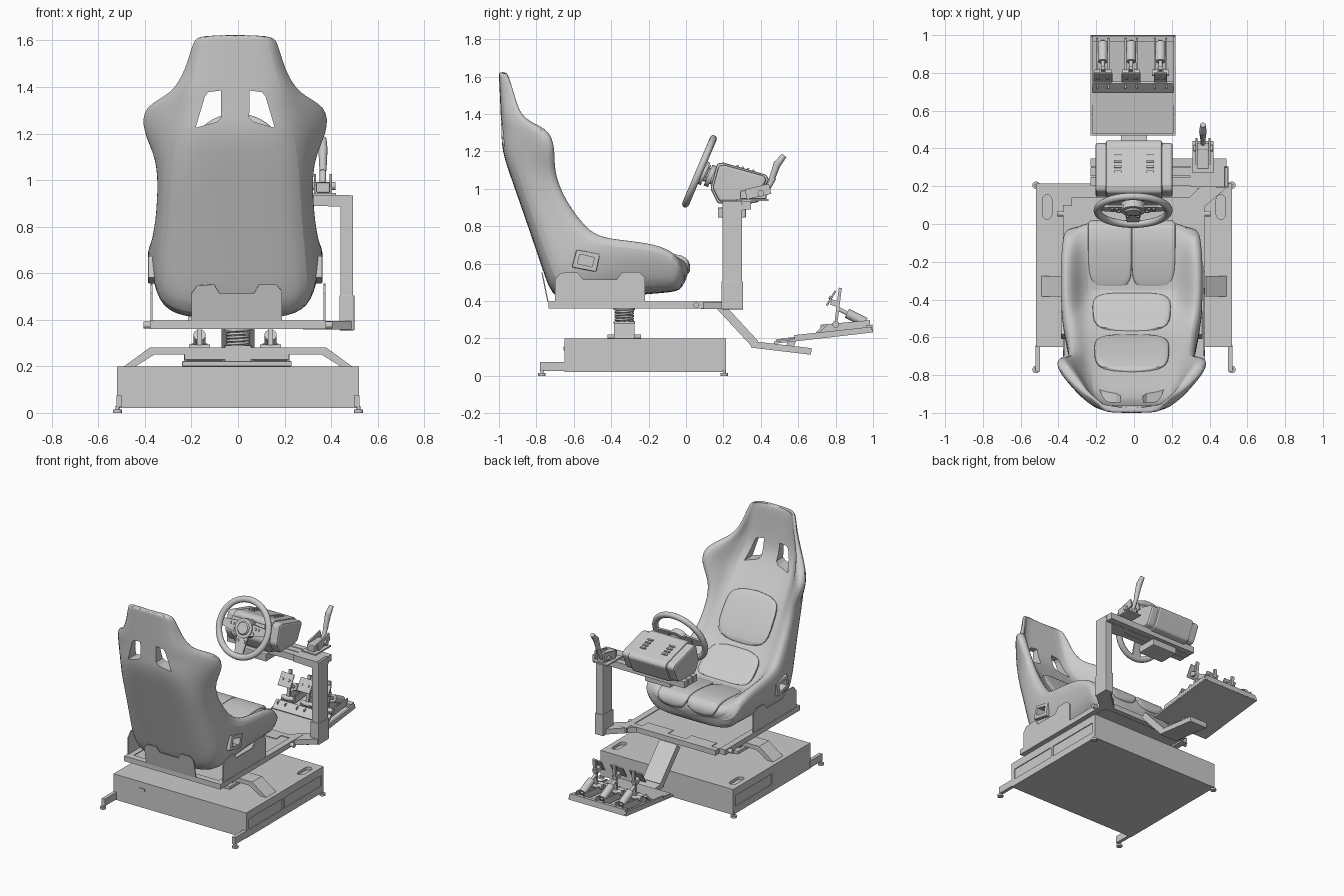
import bpy, bmesh, math
from mathutils import Vector, Matrix

if "Cube" in bpy.data.objects:
    bpy.data.objects.remove(bpy.data.objects["Cube"])

def finish(name, bm, bevel=0, smooth=None, M=None):
    if M: bm.transform(M)
    bmesh.ops.recalc_face_normals(bm, faces=bm.faces)
    me = bpy.data.meshes.new(name)
    bm.to_mesh(me); bm.free()
    ob = bpy.data.objects.new(name, me)
    bpy.context.collection.objects.link(ob)
    if bevel:
        b = ob.modifiers.new("bevel", 'BEVEL'); b.width = bevel; b.segments = 2
    if smooth:
        bpy.ops.object.select_all(action='DESELECT')
        bpy.context.view_layer.objects.active = ob; ob.select_set(True)
        bpy.ops.object.shade_smooth_by_angle(angle=math.radians(smooth))
    return ob

def box(name, x0, x1, y0, y1, z0, z1, bevel=0, M=None):
    bm = bmesh.new()
    bmesh.ops.create_cube(bm, size=1)
    T = Matrix.Translation(((x0+x1)/2, (y0+y1)/2, (z0+z1)/2)) @ Matrix.Diagonal((x1-x0, y1-y0, z1-z0, 1))
    bm.transform(T)
    return finish(name, bm, bevel, M=M)

def prism(name, pts, axis, a, b, bevel=0, M=None):
    # extrude a 2D outline along an axis: x -> (y,z), y -> (x,z), z -> (x,y)
    put = {'x': lambda p, t: (t, p[0], p[1]), 'y': lambda p, t: (p[0], t, p[1]), 'z': lambda p, t: (p[0], p[1], t)}[axis]
    bm = bmesh.new()
    lo, hi = ([bm.verts.new(put(p, t)) for p in pts] for t in (a, b))
    n = len(pts)
    bm.faces.new(lo); bm.faces.new(hi)
    for i in range(n): bm.faces.new((lo[i], lo[(i+1) % n], hi[(i+1) % n], hi[i]))
    return finish(name, bm, bevel, M=M)

def slab(name, x0, x1, p, q, t, bevel=0):
    # flat bar between two (y,z) points, t thick
    p, q = Vector(p), Vector(q)
    d = (q-p).normalized(); n = Vector((-d.y, d.x))*t/2
    return prism(name, [p-n, q-n, q+n, p+n], 'x', x0, x1, bevel)

def rod(name, p, q, r, r2=None, seg=20, M=None):
    p, q = Vector(p), Vector(q)
    bm = bmesh.new()
    bmesh.ops.create_cone(bm, cap_ends=True, segments=seg, radius1=r, radius2=r if r2 is None else r2, depth=(q-p).length)
    T = Matrix.Translation((p+q)/2) @ (q-p).to_track_quat('Z', 'Y').to_matrix().to_4x4()
    bm.transform(T)
    return finish(name, bm, 0, 40, M)

def loft(name, rings, levels=2):
    bm = bmesh.new()
    vs = [[bm.verts.new(p) for p in r] for r in rings]
    n = len(vs[0])
    for a, b in zip(vs, vs[1:]):
        for i in range(n): bm.faces.new((a[i], a[(i+1) % n], b[(i+1) % n], b[i]))
    bm.faces.new(vs[0]); bm.faces.new(vs[-1])
    ob = finish(name, bm, 0, 40)
    s = ob.modifiers.new("smooth", 'SUBSURF'); s.levels = s.render_levels = levels
    return ob

def cut(ob, cutter):
    m = ob.modifiers.new("cut", 'BOOLEAN'); m.object = cutter; m.operation = 'DIFFERENCE'; m.solver = 'EXACT'
    cutter.hide_render = True; cutter.display_type = 'WIRE'
    cutter.hide_set(True)

def capsule(cx, cy, w, h, k=6):
    out = []
    for s, a0 in ((1, 0), (-1, math.pi)):
        for i in range(k+1):
            a = a0+math.pi*i/k
            out.append((cx+w/2*math.cos(a), cy+s*(h-w)/2+w/2*math.sin(a)))
    return out

# base platform with top slots, side panels and feet
base = box("base_box", -.52, .52, -.65, .215, .02, .2)
for s in (-1, 1):
    cut(base, prism("slot_cutter", capsule(s*.46, .09, .05, .13), 'z', .18, .25))
    for y0, y1 in ((-.62, -.24), (-.22, .19)):
        cut(base, box("panel_cutter", s*.514, s*.56, y0, y1, .07, .145))
    box("foot_bar", s*.51-.012, s*.51+.012, -.78, -.64, .025, .075)
    for y in (-.77, .205):
        rod("foot", (s*.518, y, 0), (s*.518, y, .014), .02)
        rod("foot_stem", (s*.518, y, .012), (s*.518, y, .03), .008)
box("power_socket", -.315, -.275, -.655, -.64, .135, .157)

# bent bridge and motion mechanism
prism("bridge", [(-.49, .2), (-.38, .28), (.38, .28), (.49, .2), (.44, .2), (.36, .25), (-.36, .25), (-.44, .2)], 'y', -.385, -.275)
box("mechanism_plate", -.24, .23, -.42, -.24, .2, .222, .003)
box("mechanism_rail", -.23, .22, -.385, -.275, .23, .25)
box("mechanism_block", -.055, .055, -.385, -.275, .2, .29)
rod("spring_core", (0, -.33, .28), (0, -.33, .37), .03)
for z in (.285, .358): rod("spring_seat", (0, -.33, z-.006), (0, -.33, z+.006), .057)
cu = bpy.data.curves.new("spring", 'CURVE'); cu.dimensions = '3D'; cu.bevel_depth = .006; cu.bevel_resolution = 2
sp = cu.splines.new('POLY'); sp.points.add(80)
for i, p in enumerate(sp.points):
    a = i/80*5*math.tau
    p.co = (.047*math.cos(a), -.33+.047*math.sin(a), .288+.07*i/80, 1)
bpy.context.collection.objects.link(bpy.data.objects.new("spring", cu))

# seat frame
prism("frame_plate", [(-.37, -.73), (.37, -.73), (.37, .06), (.3, .13), (-.3, .13), (-.37, .06)], 'z', .372, .392)
for s in (-1, 1):
    box("frame_rail", s*.355-.022, s*.355+.022, -.735, .19 if s > 0 else .1, .36, .397)
    rod("frame_bolt", (s*.37, .055, .377), (s*.405, .055, .377), .015)
    box("floor_pad", s*.17-.1, s*.17+.1, .04, .105, .39, .397)
box("frame_front_beam", -.33, .36, .1, .14, .36, .397)
box("frame_rear_beam", -.36, .36, -.735, -.69, .36, .397)
prism("column_brace", [(.28, .13), (.36, .08), (.5, .2), (.5, .28), (.44, .28)], 'z', .358, .395)
bracket = [(0, 0), (0, .12), (.03, .155), (.12, .16), (.15, .12), (.33, .12), (.36, .16), (.45, .16), (.48, .13), (.48, 0)]
for s in (-1, 1):
    prism("seat_side_bracket", [(-.7+u, .395+v) for u, v in bracket], 'x', s*.368, s*.375)
prism("seat_rear_bracket", [(-.2+u*.81, v) for u, v in bracket], 'y', -.003, .003,
      M=Matrix.Translation((0, -.738, .395)) @ Matrix.Rotation(.2, 4, 'X'))

# bucket seat: (y,z) of back, cushion and bolster edge, then half widths of each
CX = -.012
S = [(-.02, .46, .02, .55, .0, .52, .30, .345, .25),
     (-.08, .445, .0, .64, -.05, .67, .31, .375, .25),
     (-.30, .43, -.20, .63, -.22, .72, .31, .39, .25),
     (-.55, .405, -.36, .60, -.44, .74, .32, .385, .24),
     (-.71, .40, -.46, .66, -.52, .78, .33, .37, .23),
     (-.76, .55, -.58, .78, -.59, .86, .33, .35, .23),
     (-.845, .80, -.68, .95, -.665, .98, .30, .34, .22),
     (-.925, 1.03, -.79, 1.10, -.70, 1.10, .29, .345, .22),
     (-.985, 1.2, -.88, 1.22, -.69, 1.21, .25, .42, .22),
     (-.985, 1.29, -.93, 1.30, -.72, 1.325, .23, .42, .20),
     (-.99, 1.38, -.945, 1.38, -.87, 1.365, .21, .28, .19),
     (-.995, 1.5, -.955, 1.49, -.91, 1.48, .17, .215, .16),
     (-1.0, 1.605, -.96, 1.60, -.945, 1.6, .15, .185, .14),
     (-1.0, 1.625, -.97, 1.625, -.96, 1.622, .13, .155, .12)]

def section(s):
    B, C, E = Vector(s[0:2]), Vector(s[2:4]), Vector(s[4:6])
    wb, we, wi = s[6:]
    half = [(0, B), (.6*wb, B), (wb, B.lerp(E, .12)), (wb+.6*(we-wb), B.lerp(E, .55)), (we, B.lerp(E, .9)),
            (we+.3*(wi-we), E+(E-B)*.03), (we+.65*(wi-we), E.lerp(C, .4)), (wi, C), (.5*wi, C), (0, C)]
    return [(CX+x, p.x, p.y) for x, p in half] + [(CX-x, p.x, p.y) for x, p in half[-2:0:-1]]

seat = loft("seat_shell", [section(s) for s in S])
for s in (-1, 1):
    hole = [(.17, 1.225), (.13, 1.36), (.115, 1.378), (.062, 1.385), (.06, 1.27), (.08, 1.25)]
    cut(seat, prism("harness_hole_cutter", [(CX+s*x, z) for x, z in hole], 'y', -1.1, -.75))
    outer = [(-.61, .58), (-.48, .555), (-.46, .65), (-.585, .675)]
    inner = [(-.58, .6), (-.503, .582), (-.49, .632), (-.568, .65)]
    cut(seat, prism("belt_slot_cutter", inner, 'x', CX+s*.3, CX+s*.42))
    rim = prism("belt_slot_rim", outer, 'x', CX+s*.33, CX+s*.375, .006)
    cut(rim, prism("rim_cutter", inner, 'x', CX+s*.3, CX+s*.42))

# seat pads laid over the cushion line
def pad(name, i0, i1, u0, u1):
    rings = []
    for s in S[i0:i1+1]:
        B, C = Vector(s[0:2]), Vector(s[2:4])
        n = (C-B).normalized()
        lo, hi = C-n*.03, C+n*.02
        xs = [CX+s[8]*(u0+(u1-u0)*t) for t in (0, .06, .5, .94, 1)]
        rings.append([(x, hi.x, hi.y) for x in xs] + [(x, lo.x, lo.y) for x in (xs[-1], xs[2], xs[0])])
    loft(name, rings)
pad("seat_pad_left", 0, 3, -.93, 0)
pad("seat_pad_right", 0, 3, 0, .93)
pad("lumbar_pad", 3, 5, -.9, .9)
pad("back_pad", 5, 7, -.9, .9)

# steering column and crossbeam
box("column", .44, .495, .195, .3, .36, .935, .003)
box("column_sleeve", .435, .5, .19, .305, .355, .505, .003)
prism("column_top_arm", [(.3, .89), (.495, .885), (.495, .91), (.48, .937), (.3, .937)], 'y', .195, .305)
for y in (.205, .255, .305):
    box("crossbeam_profile", -.23, .49, y, y+.043, .89, .935)
box("crossbeam_core", -.225, .485, .21, .34, .9, .925)
box("wheel_clamp", -.1, .1, .17, .32, .845, .9, .006)

# wheel base housing
hp = [(.13, 1.0), (.165, 1.135), (.2, 1.14), (.43, 1.075), (.445, 1.05), (.39, .93), (.34, .92), (.17, .92)]
prism("wheel_base_core", hp, 'x', -.15, .15, .012)
prism("wheel_base_body", [(y*.92+.022, z*.9+.103) for y, z in hp], 'x', -.205, .205, .025)
for s in (-1, 1):
    rod("housing_knob", (s*.155, .24, 1.08), (s*.155, .24, 1.112), .022)
    for i in range(4):
        slab("housing_vent", s*.085-.02, s*.085+.02, (.27+i*.028, 1.123-i*.008), (.282+i*.028, 1.12-i*.008), .01)

# steering wheel, built flat and tilted towards the driver
W = Matrix.Translation((-.005, .072, 1.093)) @ Matrix.Rotation(math.radians(67), 4, 'X')
bm = bmesh.new()
N, K = 48, 12
g = [[bm.verts.new(((.188+.021*math.cos(b))*math.cos(a), (.188+.021*math.cos(b))*math.sin(a), .019*math.sin(b)))
      for b in (math.tau*j/K for j in range(K))] for a in (math.tau*i/N for i in range(N))]
for i in range(N):
    for j in range(K):
        bm.faces.new((g[i][j], g[(i+1) % N][j], g[(i+1) % N][(j+1) % K], g[i][(j+1) % K]))
finish("wheel_rim", bm, 0, 60, W)
rod("wheel_hub", (0, 0, -.035), (0, 0, .005), .065, seg=32, M=W)
rod("wheel_cap", (0, 0, .005), (0, 0, .015), .045, .038, seg=32, M=W)
rod("wheel_shaft", (0, 0, -.13), (0, 0, -.03), .04, seg=24, M=W)
rod("wheel_collar", (0, 0, -.075), (0, 0, -.05), .06, seg=24, M=W)
prism("spoke_lower", [(-.045, -.04), (.045, -.04), (.03, -.18), (-.03, -.18)], 'z', -.016, -.004, M=W)
for s in (-1, 1):
    prism("spoke_side", [(s*.04, .04), (s*.18, .03), (s*.18, -.015), (s*.04, -.045)], 'z', -.016, -.004, M=W)
    box("shift_paddle", s*.09-.04, s*.09+.04, -.02, .055, -.045, -.037, .003, M=W)
    for x, y in ((.085, .012), (.11, .012), (.075, -.02), (.025, -.085)):
        rod("wheel_button", (s*x, y, -.006), (s*x, y, .004), .009, seg=12, M=W)

# gear shifter
box("shifter_plate", .31, .42, .27, .44, .935, .945)
box("shifter_body", .335, .395, .29, .43, .945, .99, .006)
for s in (-1, 1):
    slab("shifter_cheek", .365+s*.034-.005, .365+s*.034+.005, (.32, .97), (.45, 1.0), .055)
rod("shifter_pivot", (.315, .4, .975), (.418, .4, .975), .017)
rod("shifter_post", (.365, .42, .97), (.365, .47, 1.06), .014)
rod("shifter_handle", (.365, .455, 1.04), (.365, .49, 1.14), .015, .02)
rod("shifter_knob", (.365, .487, 1.13), (.365, .525, 1.178), .02, .015)

# pedal arm and tray
slab("pedal_arm", -.07, .07, (.18, .375), (.37, .17), .045)
slab("pedal_arm_foot", -.07, .07, (.35, .168), (.67, .13), .035)
slab("tray_support", -.05, .05, (.55, .14), (.57, .195), .04)
slab("pedal_tray", -.23, .22, (.47, .177), (1.0, .238), .012)
slab("heel_plate", -.22, .21, (.48, .19), (.73, .225), .008)
for x in (-.225, .215):
    slab("tray_edge", x-.006, x+.006, (.58, .205), (.995, .25), .025)
slab("tray_cross_step", -.22, .21, (.7, .228), (.75, .275), .015)
slab("tray_back_bar", -.22, .21, (.965, .252), (.998, .256), .035)

# three pedals with arm, pad, side rails and damper
for x, w in ((-.165, .05), (-.015, .05), (.14, .034)):
    for s in (-1, 1):
        slab("pedal_rail", x+s*.03-.004, x+s*.03+.004, (.72, .25), (.985, .275), .045)
    slab("pedal_arm_lever", x-.011, x+.011, (.8, .27), (.825, .47), .016)
    slab("pedal_pad", x-w, x+w, (.752, .375), (.8, .455), .01, .003)
    slab("pedal_pad_mount", x-.018, x+.018, (.775, .395), (.82, .38), .03)
    for k in (-.5, .5):
        rod("pad_stud", (x+k*w, .778, .415), (x+k*w, .766, .422), .009, seg=10)
    rod("pedal_pivot", (x-.045, .8, .275), (x+.045, .8, .275), .018, seg=14)
    rod("pedal_damper", (x, .86, .335), (x, .96, .285), .026)
    rod("damper_rod", (x, .81, .36), (x, .97, .28), .011)
